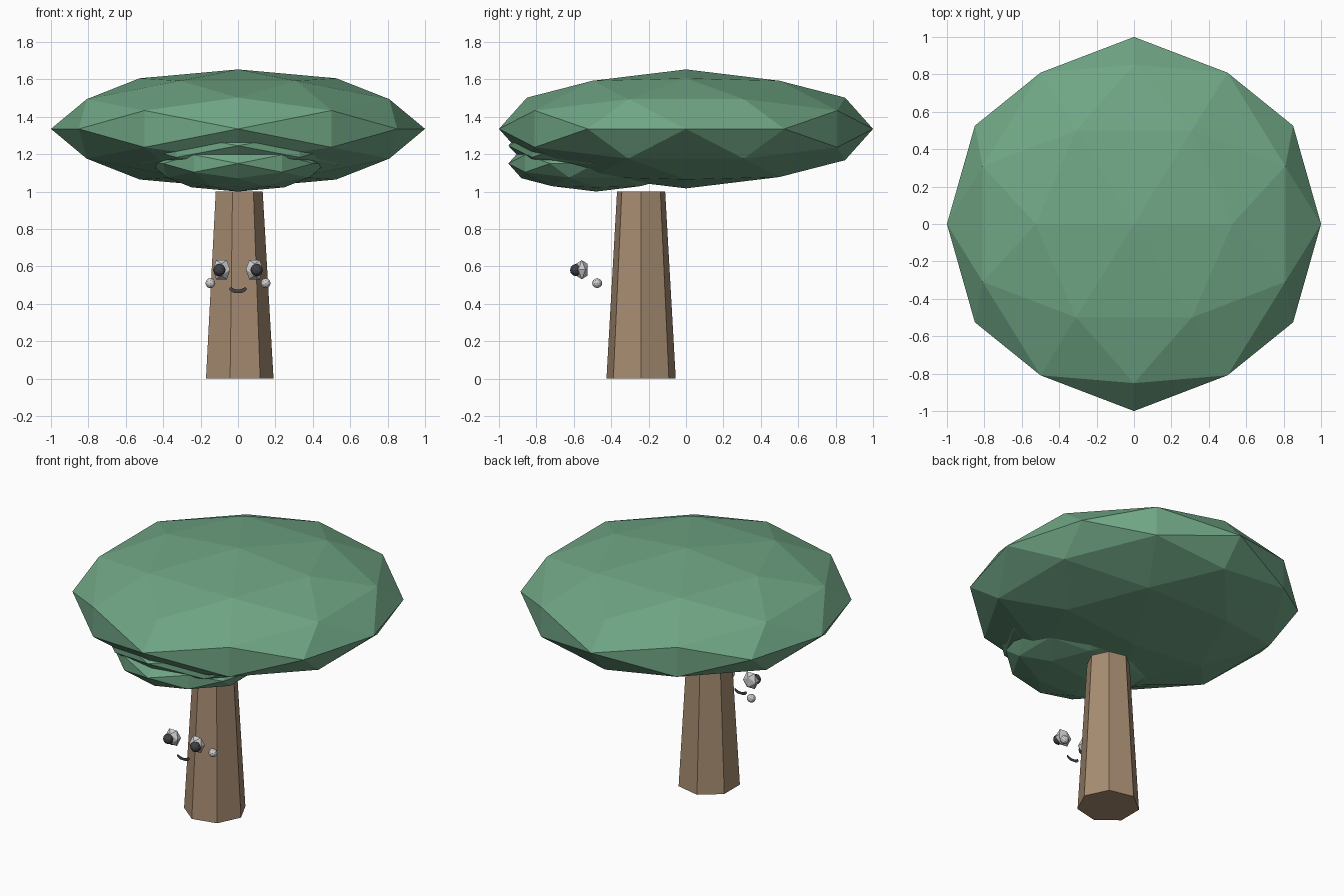
import bpy, bmesh, math
from itertools import product

if "Cube" in bpy.data.objects:
    bpy.data.objects.remove(bpy.data.objects["Cube"])


def material(name, r, g, b):
    m = bpy.data.materials.new(name)
    lin = [((c / 255 + 0.055) / 1.055) ** 2.4 for c in (r, g, b)]
    m.diffuse_color = (*lin, 1)
    m.use_nodes = True
    m.node_tree.nodes["Principled BSDF"].inputs["Base Color"].default_value = m.diffuse_color
    return m


GREEN = material("leaf green", 112, 166, 133)
BROWN = material("bark brown", 168, 141, 114)
WHITE = material("eye white", 205, 205, 205)
DARK = material("dark grey", 66, 66, 70)


def finish(name, bm, mat):
    bmesh.ops.recalc_face_normals(bm, faces=bm.faces)
    me = bpy.data.meshes.new(name)
    bm.to_mesh(me)
    bm.free()
    me.materials.append(mat)
    ob = bpy.data.objects.new(name, me)
    bpy.context.collection.objects.link(ob)
    return ob


def ball(name, centre, radii, mat, fine=True):
    """Faceted ball: golden-ratio icosahedron, optionally split once."""
    seeds = [(0.8507, 0.5257, 0)]
    if fine:
        seeds += [(0.5, 0.809, 0.309), (1, 0, 0)]
    points = set()
    for seed in seeds:
        for k in range(3):
            p = seed[-k:] + seed[:-k] if k else seed
            for s in product((-1, 1), repeat=3):
                points.add(tuple(a * b + 0.0 for a, b in zip(p, s)))
    bm = bmesh.new()
    for p in sorted(points):
        bm.verts.new(p)
    bmesh.ops.convex_hull(bm, input=bm.verts)
    for v in bm.verts:
        v.co = [c + r * q for c, r, q in zip(centre, radii, v.co)]
    return finish(name, bm, mat)


# Foliage: wide crown with two smaller clumps under its front
ball("crown", (0, 0, 1.335), (1, 1, 0.318), GREEN)
ball("upper_clump", (0, -0.29, 1.245), (0.66, 0.66, 0.20), GREEN)
ball("lower_clump", (0, -0.48, 1.15), (0.47, 0.47, 0.15), GREEN)

# Trunk: tapered seven-sided prism
bm = bmesh.new()
rings = []
for radius, z in ((0.19, 0), (0.132, 1.0)):
    rings.append([bm.verts.new((radius * math.cos(i * math.tau / 7),
                                -0.24 + radius * math.sin(i * math.tau / 7), z))
                  for i in range(7)])
low, high = rings
bm.faces.new(low)
bm.faces.new(high)
for i in range(7):
    j = (i + 1) % 7
    bm.faces.new((low[i], low[j], high[j], high[i]))
finish("trunk", bm, BROWN)

# Face: eyes, pupils and cheeks on both sides
for side, s in (("left", -1), ("right", 1)):
    ball(side + "_eye", (s * 0.088, -0.557, 0.582), (0.054, 0.036, 0.06), WHITE, False)
    ball(side + "_pupil", (s * 0.1, -0.59, 0.58), (0.033, 0.03, 0.033), DARK)
    ball(side + "_cheek", (s * 0.148, -0.475, 0.51), (0.027, 0.027, 0.027), WHITE)

# Mouth: flat smiling strip
bm = bmesh.new()
top, bottom = [], []
for i in range(9):
    t = i / 4 - 1
    top.append(bm.verts.new((0.04 * t, -0.575, 0.476 + 0.014 * t * t)))
    bottom.append(bm.verts.new((0.048 * t, -0.575, 0.458 + 0.02 * t ** 4)))
for i in range(8):
    bm.faces.new((bottom[i], bottom[i + 1], top[i + 1], top[i]))
finish("mouth", bm, DARK)
